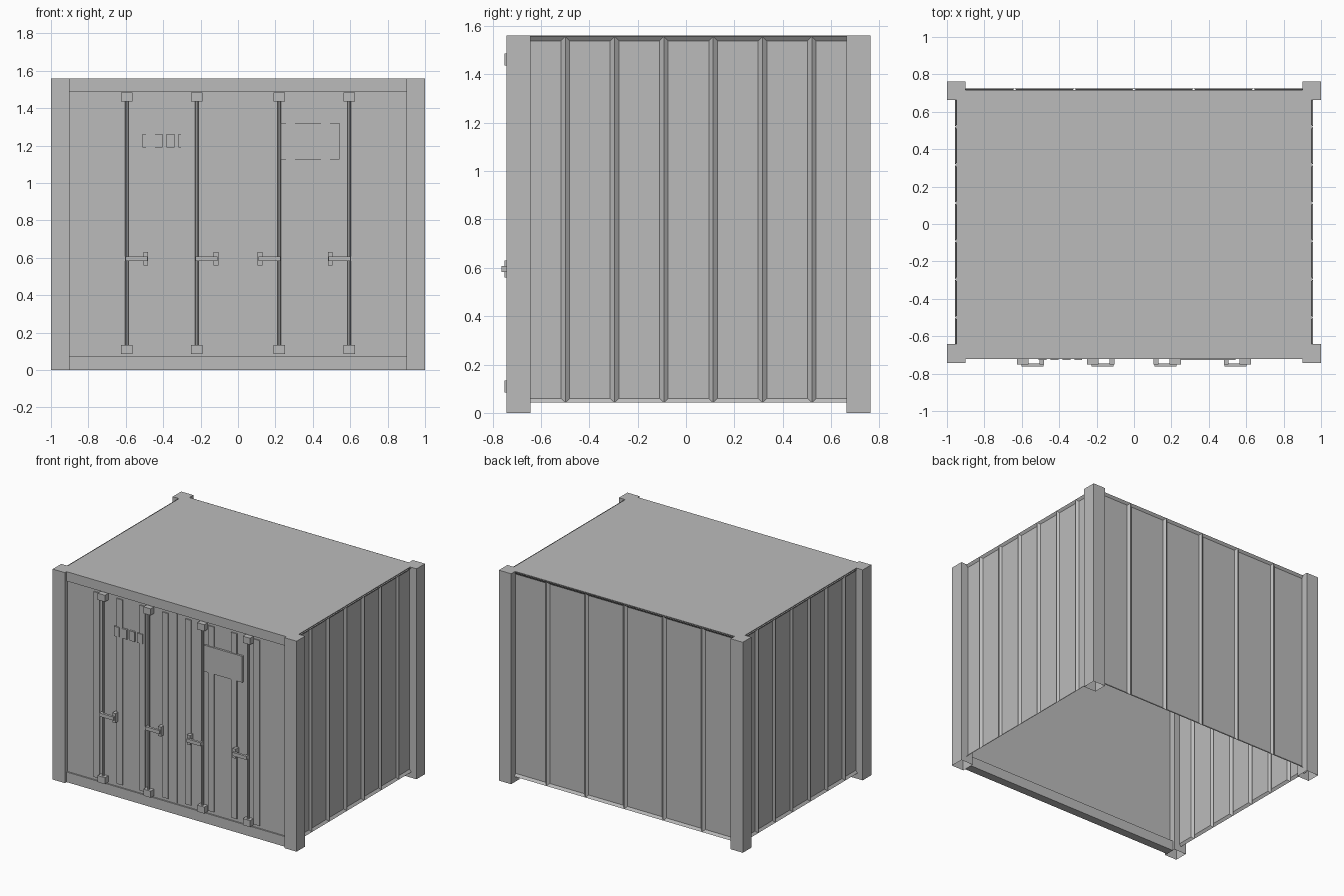
import bpy, bmesh, math
from mathutils import Vector

if "Cube" in bpy.data.objects:
    bpy.data.objects.remove(bpy.data.objects["Cube"])

grey = bpy.data.materials.new("plain_grey")
grey.diffuse_color = (0.5, 0.5, 0.5, 1)
grey.use_nodes = True
grey.node_tree.nodes["Principled BSDF"].inputs["Base Color"].default_value = grey.diffuse_color


def finish(name, bm):
    me = bpy.data.meshes.new(name)
    bm.to_mesh(me)
    bm.free()
    me.materials.append(grey)
    ob = bpy.data.objects.new(name, me)
    bpy.context.collection.objects.link(ob)
    return ob


def box(name, x0, x1, y0, y1, z0, z1, open_bottom=False):
    bm = bmesh.new()
    bmesh.ops.create_cube(bm, size=1)
    for v in bm.verts:
        v.co = ((x0 + x1) / 2 + v.co.x * (x1 - x0),
                (y0 + y1) / 2 + v.co.y * (y1 - y0),
                (z0 + z1) / 2 + v.co.z * (z1 - z0))
    bm.normal_update()
    if open_bottom:
        down = [f for f in bm.faces if f.normal.z < -0.9]
        bmesh.ops.delete(bm, geom=down, context='FACES_ONLY')
    return finish(name, bm)


def ribbed_wall(name, point, outward, u0, u1, count):
    """Thin sheet of recessed panels; sloped edges meet as pointed ribs."""
    bm = bmesh.new()
    z0, z1 = 0.042, 1.556
    cols = []
    for i in range(count + 1):
        u = u0 + (u1 - u0) * i / count
        cols.append([bm.verts.new(point(u, z)) for z in (z0, z1)])
    for a, b in zip(cols, cols[1:]):
        f = bm.faces.new((a[0], b[0], b[1], a[1]))
        f.normal_update()
        if f.normal.dot(Vector(outward)) < 0:
            f.normal_flip()
    bm.normal_update()
    bmesh.ops.inset_individual(bm, faces=bm.faces[:], thickness=0.018,
                               depth=-0.014, use_even_offset=True)
    return finish(name, bm)


# corner posts, open underneath
for side, s in (("left", -1), ("right", 1)):
    xa, xb = sorted((s * 0.9, s * 1.0))
    box("front_post_" + side, xa, xb, -0.742, -0.642, 0, 1.56, True)
    box("back_post_" + side, xa, xb, 0.663, 0.763, 0, 1.56, True)

# ribbed side and back walls (no floor)
for side, s in (("left", -1), ("right", 1)):
    ribbed_wall("side_wall_" + side, lambda u, z, s=s: (s * 0.957, u, z),
                (s, 0, 0), -0.703, 0.724, 7)
ribbed_wall("back_wall", lambda u, z: (u, 0.724, z), (0, 1, 0),
            -0.957, 0.957, 6)

# roof and front frame
box("roof", -0.948, 0.948, -0.70, 0.716, 1.554, 1.56)
box("front_header", -0.9, 0.9, -0.722, -0.66, 1.49, 1.56)
box("front_sill", -0.9, 0.9, -0.722, -0.66, 0.0, 0.075)

# doors with a narrow gap strip between them
box("doors", -0.92, 0.92, -0.712, -0.69, 0.07, 1.495)
box("door_gap_strip", -0.003, 0.003, -0.716, -0.71, 0.083, 1.485)

# raised stiffeners on the doors
for i in range(8):
    x = -0.656 + i * 0.1875
    box("door_stiffener_%d" % (i + 1), x - 0.024, x + 0.024,
        -0.720, -0.711, 0.097, 1.47)

# locking rods, end brackets and handles
for i, (x, d) in enumerate(((-0.595, 1), (-0.22, 1), (0.22, -1), (0.595, -1)), 1):
    bm = bmesh.new()
    bmesh.ops.create_cone(bm, cap_ends=True, segments=8, radius1=0.009,
                          radius2=0.009, depth=1.35)
    bmesh.ops.translate(bm, verts=bm.verts, vec=(x, -0.730, 0.785))
    finish("lock_rod_%d" % i, bm)
    box("lower_rod_bracket_%d" % i, x - 0.03, x + 0.03, -0.751, -0.711, 0.085, 0.133)
    box("upper_rod_bracket_%d" % i, x - 0.03, x + 0.03, -0.751, -0.711, 1.436, 1.485)
    xa, xb = sorted((x - d * 0.007, x + d * 0.11))
    box("handle_bar_%d" % i, xa, xb, -0.763, -0.745, 0.582, 0.608)
    box("handle_rod_clamp_%d" % i, x - 0.008, x + 0.008, -0.748, -0.725, 0.582, 0.608)
    xa, xb = sorted((x + d * 0.089, x + d * 0.115))
    box("handle_catch_%d" % i, xa, xb, -0.750, -0.711, 0.56, 0.63)

# small plates and the large sign plate
for i in range(4):
    x = -0.489 + i * 0.0637
    box("small_plate_%d" % (i + 1), x - 0.021, x + 0.021, -0.726, -0.711, 1.19, 1.262)
box("sign_plate", 0.23, 0.543, -0.727, -0.711, 1.125, 1.32)
